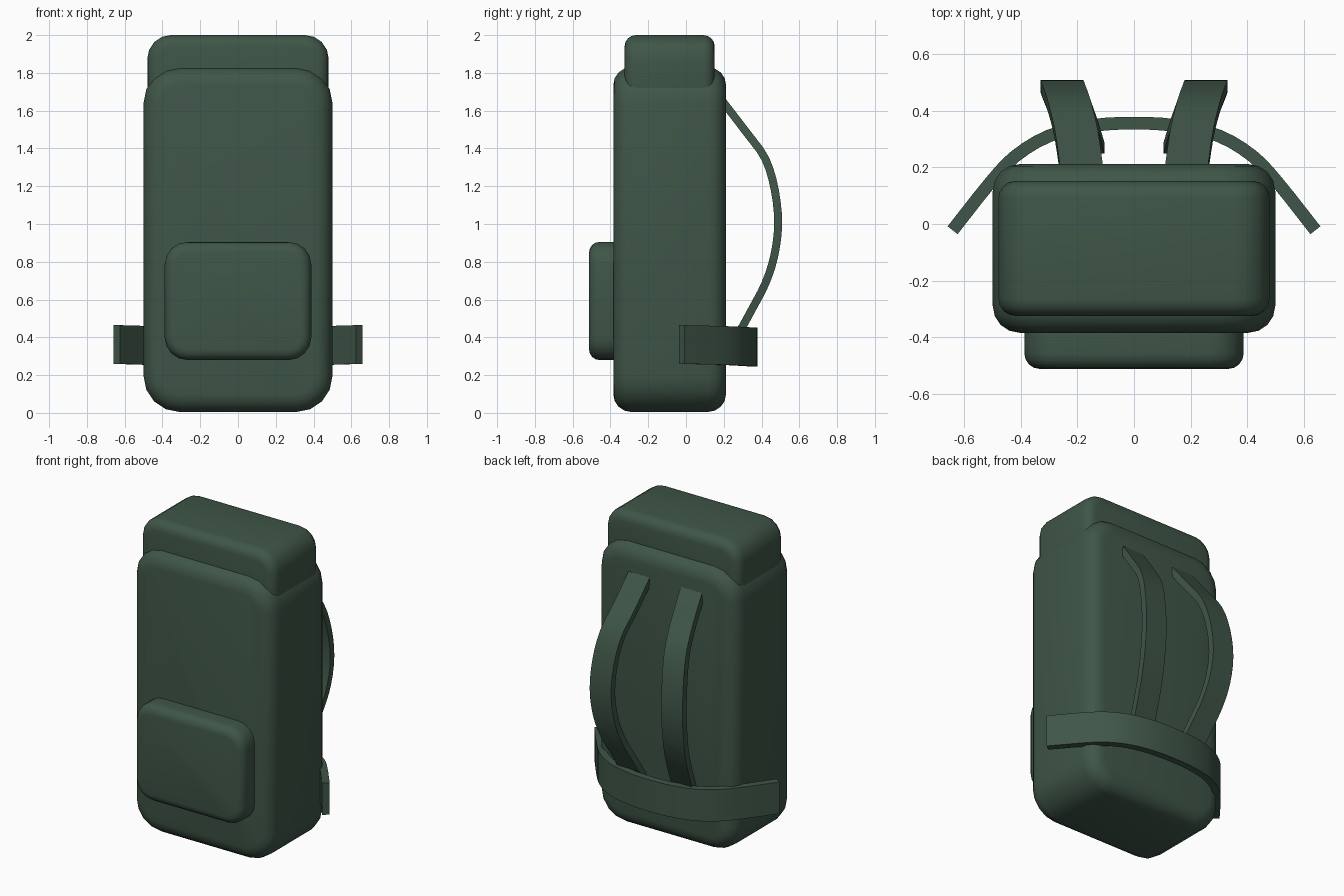
import bpy, bmesh, math
from mathutils import Vector

if "Cube" in bpy.data.objects:
    bpy.data.objects.remove(bpy.data.objects["Cube"])

green = bpy.data.materials.new("dark green fabric")
green.diffuse_color = (0.050, 0.092, 0.064, 1)
green.use_nodes = True
green.node_tree.nodes["Principled BSDF"].inputs["Base Color"].default_value = green.diffuse_color


def finish(bm, name):
    bmesh.ops.recalc_face_normals(bm, faces=bm.faces)
    me = bpy.data.meshes.new(name)
    bm.to_mesh(me)
    bm.free()
    me.materials.append(green)
    ob = bpy.data.objects.new(name, me)
    bpy.context.collection.objects.link(ob)
    bpy.ops.object.select_all(action='DESELECT')
    ob.select_set(True)
    bpy.context.view_layer.objects.active = ob
    bpy.ops.object.shade_smooth_by_angle(angle=math.radians(30))
    return ob


def padded_box(name, half_w, y0, y1, z0, z1, radius, edge, seg=4):
    """Rounded rectangle in x-z, lofted along y with softened front and back rims."""
    bm = bmesh.new()

    def ring(inset, y):
        r = radius - inset
        verts = []
        for q, (sx, top) in enumerate([(1, 1), (-1, 1), (-1, 0), (1, 0)]):
            cx = sx * (half_w - radius)
            cz = z1 - radius if top else z0 + radius
            for i in range(seg + 1):
                a = (q + i / seg) * math.pi / 2
                verts.append(bm.verts.new((cx + r * math.cos(a), y, cz + r * math.sin(a))))
        return verts

    steps = [math.pi / 2 * i / seg for i in range(seg + 1)]
    rings = [ring(edge * (1 - math.sin(a)), y0 + edge * (1 - math.cos(a))) for a in steps]
    rings += [ring(edge * (1 - math.sin(a)), y1 - edge * (1 - math.cos(a))) for a in reversed(steps)]
    n = len(rings[0])
    for a, b in zip(rings, rings[1:]):
        for i in range(n):
            j = (i + 1) % n
            bm.faces.new((a[i], a[j], b[j], b[i]))
    bm.faces.new(rings[0])
    bm.faces.new(rings[-1])
    return finish(bm, name)


def smooth_path(points, sub=3):
    p = [Vector(q) for q in points]
    p = [2 * p[0] - p[1]] + p + [2 * p[-1] - p[-2]]
    out = []
    for a, b, c, d in zip(p, p[1:], p[2:], p[3:]):
        for k in range(sub):
            t = k / sub
            out.append(0.5 * (2 * b + (c - a) * t + (2 * a - 5 * b + 4 * c - d) * t * t
                              + (3 * b - a - 3 * c + d) * t ** 3))
    return out + [p[-2]]


def strap(name, points, axis, width, thick):
    """Flat band swept along a path, its width held along the given axis."""
    bm = bmesh.new()
    path, w = smooth_path(points), Vector(axis) * width / 2
    rings = []
    for i, p in enumerate(path):
        t = path[min(i + 1, len(path) - 1)] - path[max(i - 1, 0)]
        n = t.cross(w).normalized() * thick / 2
        rings.append([bm.verts.new(p + v) for v in (w + n, n - w, -w - n, w - n)])
    for a, b in zip(rings, rings[1:]):
        for i in range(4):
            j = (i + 1) % 4
            bm.faces.new((a[i], a[j], b[j], b[i]))
    bm.faces.new(rings[0])
    bm.faces.new(rings[-1])
    return finish(bm, name)


# main bag, top lid and front pocket
padded_box("bag_body", 0.50, -0.385, 0.212, 0.005, 1.83, 0.19, 0.095)
padded_box("top_lid", 0.48, -0.325, 0.152, 1.55, 2.0, 0.125, 0.06)
padded_box("front_pocket", 0.388, -0.513, -0.30, 0.28, 0.905, 0.12, 0.055)

# shoulder straps, bowed outward
shoulder = [(0.183, 0.17, 1.68), (0.205, 0.32, 1.485), (0.23, 0.42, 1.345),
            (0.248, 0.47, 1.18), (0.255, 0.488, 1.0), (0.248, 0.467, 0.83),
            (0.23, 0.42, 0.685), (0.205, 0.35, 0.55), (0.18, 0.268, 0.40)]
for side, label in ((1, "right"), (-1, "left")):
    strap("shoulder_strap_" + label, [(side * x, y, z) for x, y, z in shoulder],
          (1, 0, 0), 0.152, 0.042)

# hip belt wrapped round the back
half = [(0.642, -0.022, 0.362), (0.51, 0.145, 0.358), (0.42, 0.24, 0.355),
        (0.30, 0.312, 0.351), (0.15, 0.348, 0.349)]
belt = half + [(0, 0.357, 0.348)] + [(-x, y, z) for x, y, z in reversed(half)]
strap("hip_belt", belt, (0, 0, 1), 0.205, 0.045)
